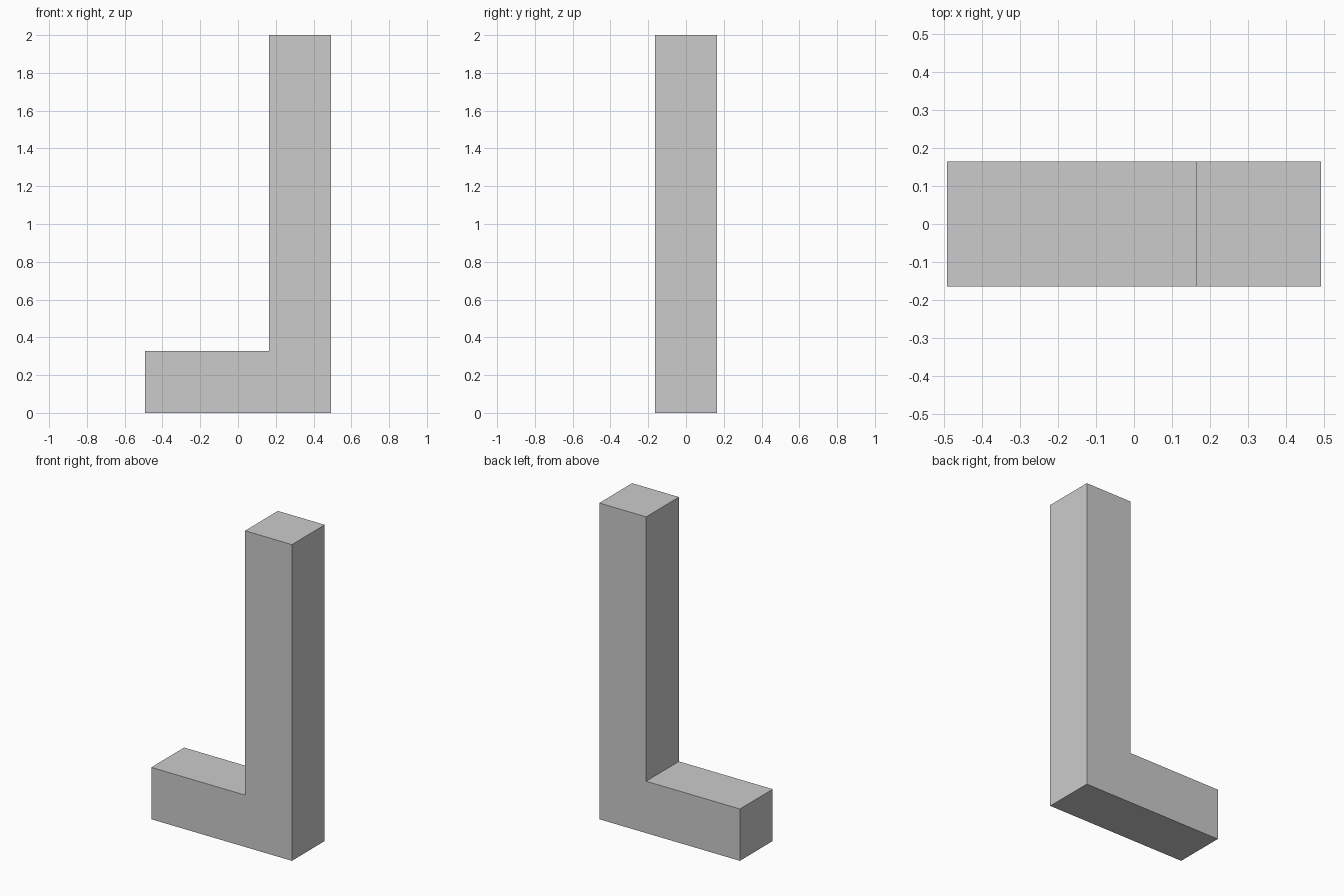
import bpy
import bmesh

if "Cube" in bpy.data.objects:
    bpy.data.objects.remove(bpy.data.objects["Cube"])

THICK = 0.328          # square section of both arms
HALF = 1.5 * THICK     # half the foot length
HEIGHT = 2.0

# L-shaped outline in the front (x, z) plane
profile = [
    (-HALF, 0), (HALF, 0), (HALF, HEIGHT),
    (HALF - THICK, HEIGHT), (HALF - THICK, THICK), (-HALF, THICK),
]

# Extrude the outline front to back into one solid
bm = bmesh.new()
face = bm.faces.new([bm.verts.new((x, -THICK / 2, z)) for x, z in profile])
result = bmesh.ops.extrude_face_region(bm, geom=[face])
back_verts = [g for g in result["geom"] if isinstance(g, bmesh.types.BMVert)]
bmesh.ops.translate(bm, verts=back_verts, vec=(0, THICK, 0))

# Make sure the front cap exists (extrusion may keep or drop the source face)
if not any(all(v.co.y < 0 for v in f.verts) for f in bm.faces):
    bmesh.ops.holes_fill(bm, edges=bm.edges[:], sides=0)
bmesh.ops.recalc_face_normals(bm, faces=bm.faces[:])

mesh = bpy.data.meshes.new("l_shaped_block")
bm.to_mesh(mesh)
bm.free()
block = bpy.data.objects.new("l_shaped_block", mesh)
bpy.context.collection.objects.link(block)
